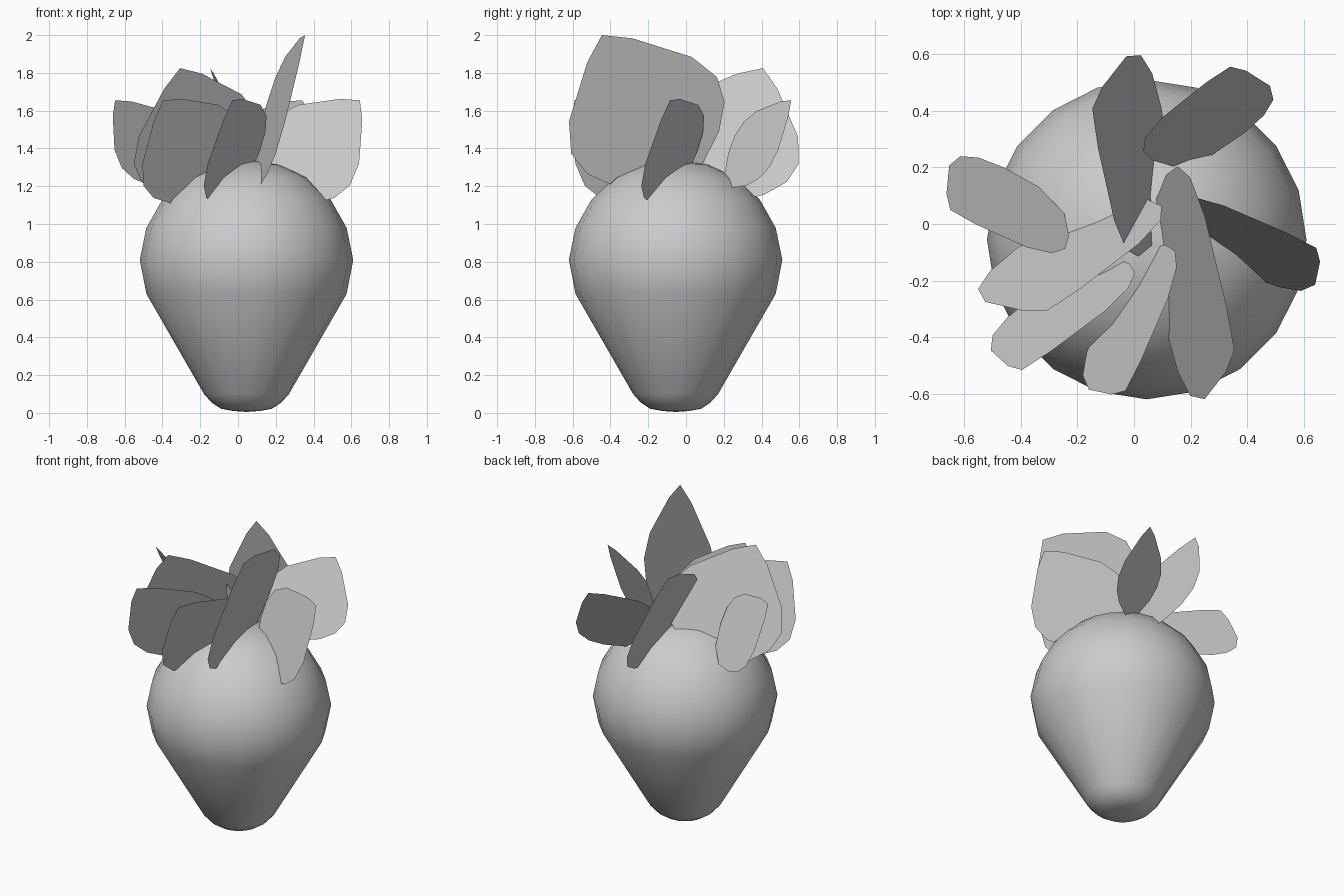
import bpy, bmesh
from math import radians
from mathutils import Vector, Matrix

if "Cube" in bpy.data.objects:
    bpy.data.objects.remove(bpy.data.objects["Cube"])


def add_mesh(name, bm):
    mesh = bpy.data.meshes.new(name)
    bm.to_mesh(mesh)
    bm.free()
    ob = bpy.data.objects.new(name, mesh)
    bpy.context.collection.objects.link(ob)
    return ob


# Fruit body: tapered, 20-sided lathe (radius, height)
profile = [(0, .005), (.07, .01), (.135, .022), (.185, .055), (.225, .10),
           (.53, .63), (.565, .81), (.53, .98), (.445, 1.13),
           (.325, 1.245), (.17, 1.315), (0, 1.34)]
bm = bmesh.new()
verts = [bm.verts.new((r, 0, z)) for r, z in profile]
edges = [bm.edges.new(p) for p in zip(verts, verts[1:])]
bmesh.ops.spin(bm, geom=verts + edges, cent=(0, 0, 0), axis=(0, 0, 1),
               angle=radians(360), steps=20, use_duplicate=False)
bmesh.ops.remove_doubles(bm, verts=bm.verts[:], dist=.0005)
bmesh.ops.recalc_face_normals(bm, faces=bm.faces[:])
for f in bm.faces:
    f.smooth = True
body = add_mesh("fruit_body", bm)
body.location = (.045, -.055, 0)

# Shared leaf outline: (distance from tip, half width)
half = [(.095, .135), (.34, .367), (.505, .436), (.647, .41),
        (.78, .31), (.92, .12)]
outline = [(0, 0)] + half + [(u, -w) for u, w in reversed(half)]


def leaf(name, tip, inward, side, size, turn=0):
    side = Vector(side).normalized()
    inward = Vector(inward)
    inward = (inward - side * inward.dot(side)).normalized()
    spin = Matrix.Rotation(radians(turn), 3, 'Z')
    b = bmesh.new()
    b.faces.new([b.verts.new(spin @ (Vector(tip) + (inward * u + side * w) * size))
                 for u, w in outline])
    return add_mesh(name, b)


# Tall leaf
leaf("leaf_tall", (.355, -.445, 2.0), (-.31, .43, -.85), (0, -.885, -.465), 1)

# Large pair
large = ((-.307, -.306, 1.825), (.17, .457, -.872), (-.87, -.33, -.36), .85)
leaf("leaf_large_left", *large)
leaf("leaf_large_back", *large, turn=-115)

# Medium leaves
medium = ((.645, -.085, 1.655), (-.72, .08, -.69), (.61, -.53, -.59), .72)
leaf("leaf_medium_right", *medium)
leaf("leaf_medium_left", *medium, turn=-120)
leaf("leaf_medium_front", *medium, turn=-90).location = (.055, .055, 0)

# Small pair
small = ((-.65, .05, 1.655), (.68, .02, -.74), (-.61, .645, -.46), .61)
leaf("leaf_small_left", *small)
leaf("leaf_small_back", *small, turn=-117)
